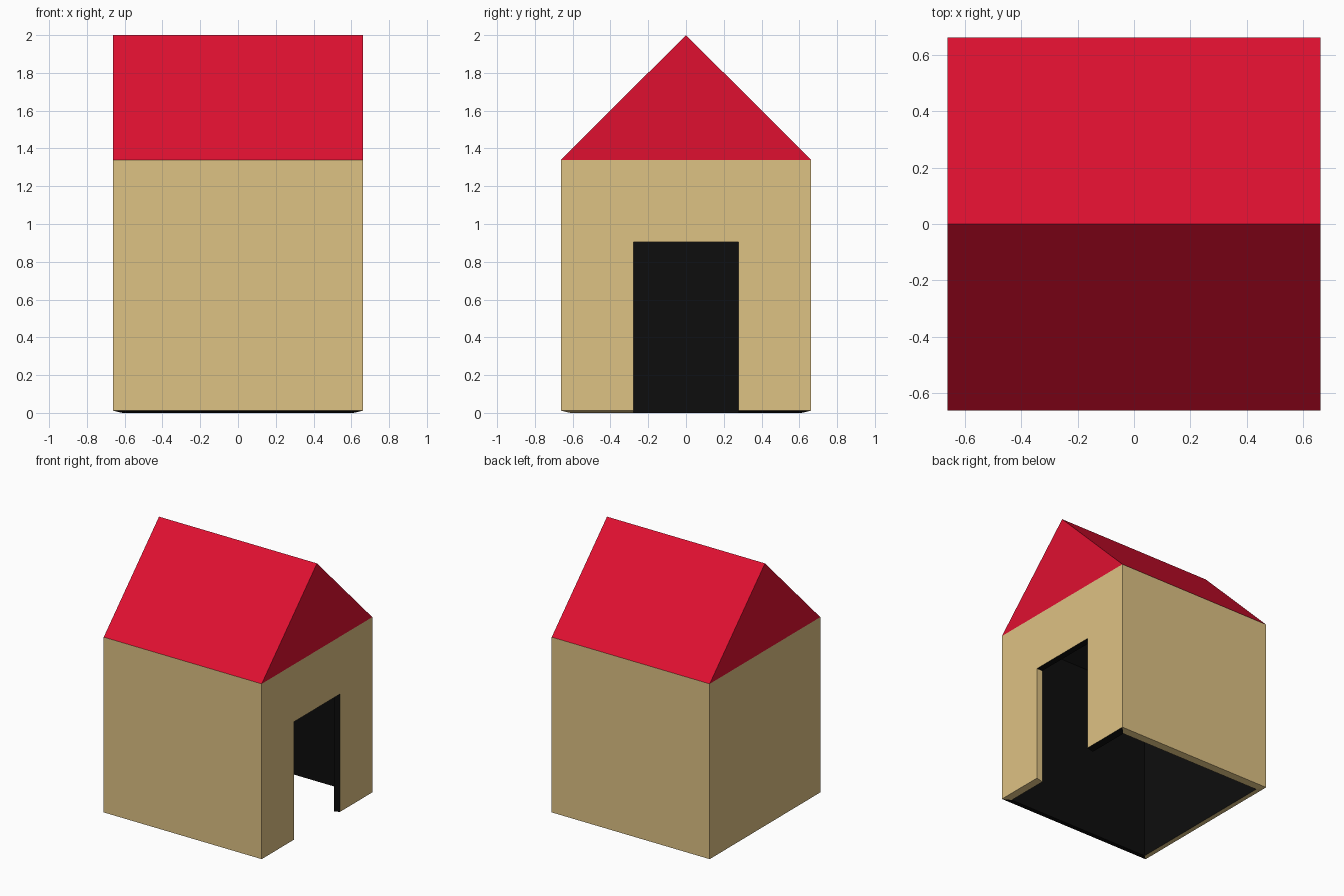
import bpy, bmesh

if "Cube" in bpy.data.objects:
    bpy.data.objects.remove(bpy.data.objects["Cube"])

H, T = 0.662, 0.05            # half width, wall thickness
EAVE, RIDGE = 1.34, 2.0
DOOR, DOOR_TOP = 0.277, 0.905
LIFT = 0.012                  # outer wall foot sits a touch above the inner one


def material(name, rgb):
    m = bpy.data.materials.new(name)
    m.diffuse_color = (*rgb, 1)
    m.use_nodes = True
    m.node_tree.nodes["Principled BSDF"].inputs["Base Color"].default_value = m.diffuse_color
    return m


tan = material("tan wall", (0.73, 0.54, 0.23))
red = material("red roof", (0.74, 0.005, 0.03))
black = material("black interior", (0.004, 0.004, 0.004))


def build(name, mat, faces):
    bm = bmesh.new()
    for pts in faces:
        bm.faces.new([bm.verts.new(p) for p in pts])
    bmesh.ops.remove_doubles(bm, verts=bm.verts, dist=1e-5)
    me = bpy.data.meshes.new(name)
    bm.to_mesh(me)
    bm.free()
    me.materials.append(mat)
    ob = bpy.data.objects.new(name, me)
    bpy.context.collection.objects.link(ob)
    return ob


def plan(h):
    """Wall line seen from above, counterclockwise from one door edge to the other."""
    return [(h, DOOR), (h, h), (-h, h), (-h, -h), (h, -h), (h, -DOOR)]


def strip(a, b, za, zb):
    return [(*a, za), (*b, za), (*b, zb), (*a, zb)]


def shell(h, foot, top, flip):
    """Walls of one skin plus the piece over the door."""
    p = plan(h)
    faces = [strip(a, b, foot, top) for a, b in zip(p, p[1:])]
    faces[0] = strip(p[0], p[1], foot, top)
    faces.append(strip(p[-1], p[0], DOOR_TOP, top))
    return [f[::-1] for f in faces] if flip else faces


def gable(h, eave, ridge, flip):
    """Two slopes and two triangular ends."""
    faces = [
        [(-h, -h, eave), (h, -h, eave), (h, 0, ridge), (-h, 0, ridge)],
        [(h, h, eave), (-h, h, eave), (-h, 0, ridge), (h, 0, ridge)],
        [(h, -h, eave), (h, h, eave), (h, 0, ridge)],
        [(-h, h, eave), (-h, -h, eave), (-h, 0, ridge)],
    ]
    return [f[::-1] for f in faces] if flip else faces


I = H - T
outer, inner = plan(H), plan(I)

# sloping rim under the walls, one face per wall run
rim = [[(*a, LIFT), (*c, 0), (*d, 0), (*b, LIFT)]
       for a, b, c, d in zip(outer, outer[1:], inner, inner[1:])]


# door jamb at one side
def jamb(y):
    f = [(H, y, LIFT), (H, y, DOOR_TOP), (I, y, DOOR_TOP), (I, y, 0)]
    return f if y < 0 else f[::-1]


lintel = [(H, -DOOR, DOOR_TOP), (H, DOOR, DOOR_TOP),
          (I, DOOR, DOOR_TOP), (I, -DOOR, DOOR_TOP)]

# outer walls, with the tan part of the rim and doorway
build("walls", tan, shell(H, LIFT, EAVE, False)
      + [rim[1], rim[2], rim[4], jamb(-DOOR)])

# roof
build("roof", red, gable(H, EAVE, RIDGE, False))

# dark interior lining, with the black part of the rim and doorway
in_ridge = RIDGE - T * 1.41
in_eave = in_ridge - I
build("interior_lining", black, shell(I, 0, in_eave, True)
      + gable(I, in_eave, in_ridge, True)
      + [rim[0], rim[3], jamb(DOOR), lintel[::-1]])
